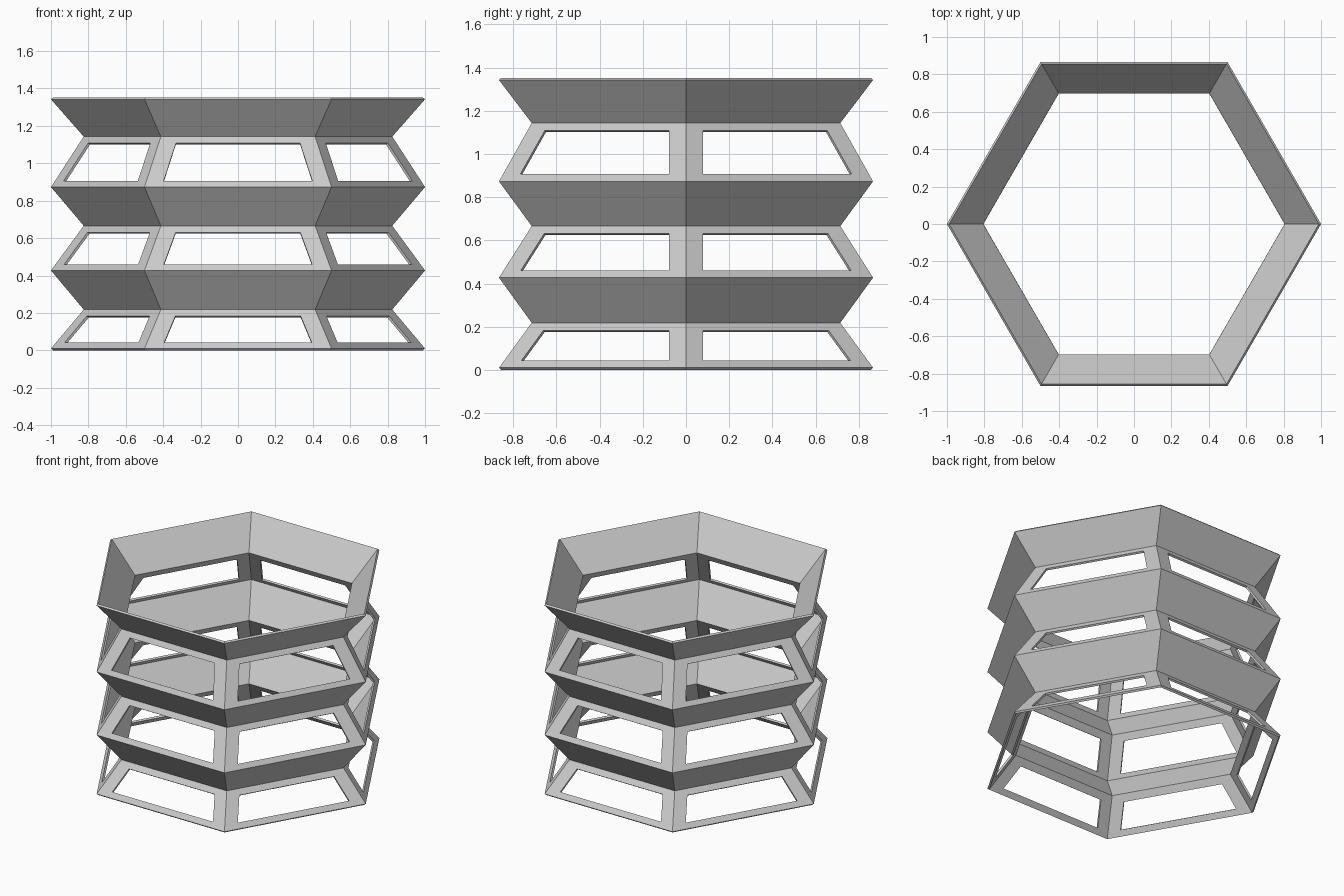
import bpy, bmesh
from math import cos, sin, radians
from mathutils import Vector

cube = bpy.data.objects.get("Cube")
if cube:
    bpy.data.objects.remove(cube, do_unlink=True)

SIDES = 6
OUTER, INNER = 1.0, 0.825
WALL = 0.014
LEVELS = [0.01, 0.218, 0.427, 0.666, 0.873, 1.143, 1.342]
SIDE_MARGIN = 0.092
LOW_MARGIN, HIGH_MARGIN = 0.033, 0.035

grey = bpy.data.materials.new("light_grey")
grey.use_nodes = True
colour = (0.6, 0.6, 0.6, 1)
grey.diffuse_color = colour
grey.node_tree.nodes["Principled BSDF"].inputs["Base Color"].default_value = colour


def hexagon(bm, radius, z):
    angles = [radians(360 / SIDES * i) for i in range(SIDES)]
    return [bm.verts.new((radius * cos(a), radius * sin(a), z)) for a in angles]


def window_frame(bm, corners):
    """Border of four faces around a trapezoid opening."""
    a, b, c, d = [v.co for v in corners]
    height = d.z - a.z

    def edge_pair(t):
        left, right = a.lerp(d, t), b.lerp(c, t)
        along = (right - left).normalized() * SIDE_MARGIN
        return left + along, right - along

    low = edge_pair(LOW_MARGIN / height)
    high = edge_pair(1 - HIGH_MARGIN / height)
    hole = [bm.verts.new(p) for p in (low[0], low[1], high[1], high[0])]
    for i in range(4):
        j = (i + 1) % 4
        bm.faces.new((corners[i], corners[j], hole[j], hole[i]))


# Folded hexagonal wall: window frames lean in, solid bands flare out
bm = bmesh.new()
rings = [hexagon(bm, INNER if i % 2 else OUTER, z) for i, z in enumerate(LEVELS)]
for level, (low, high) in enumerate(zip(rings, rings[1:])):
    for i in range(SIDES):
        j = (i + 1) % SIDES
        corners = (low[i], low[j], high[j], high[i])
        if level % 2 == 0:
            window_frame(bm, corners)
        else:
            bm.faces.new(corners)

mesh = bpy.data.meshes.new("folded_hexagon_wall")
bm.to_mesh(mesh)
bm.free()
mesh.materials.append(grey)
wall = bpy.data.objects.new("folded_hexagon_wall", mesh)
bpy.context.collection.objects.link(wall)

# Thin wall thickness, grown inwards
solid = wall.modifiers.new("wall_thickness", 'SOLIDIFY')
solid.thickness = WALL
solid.offset = -1
solid.use_even_offset = True
solid.use_quality_normals = True
